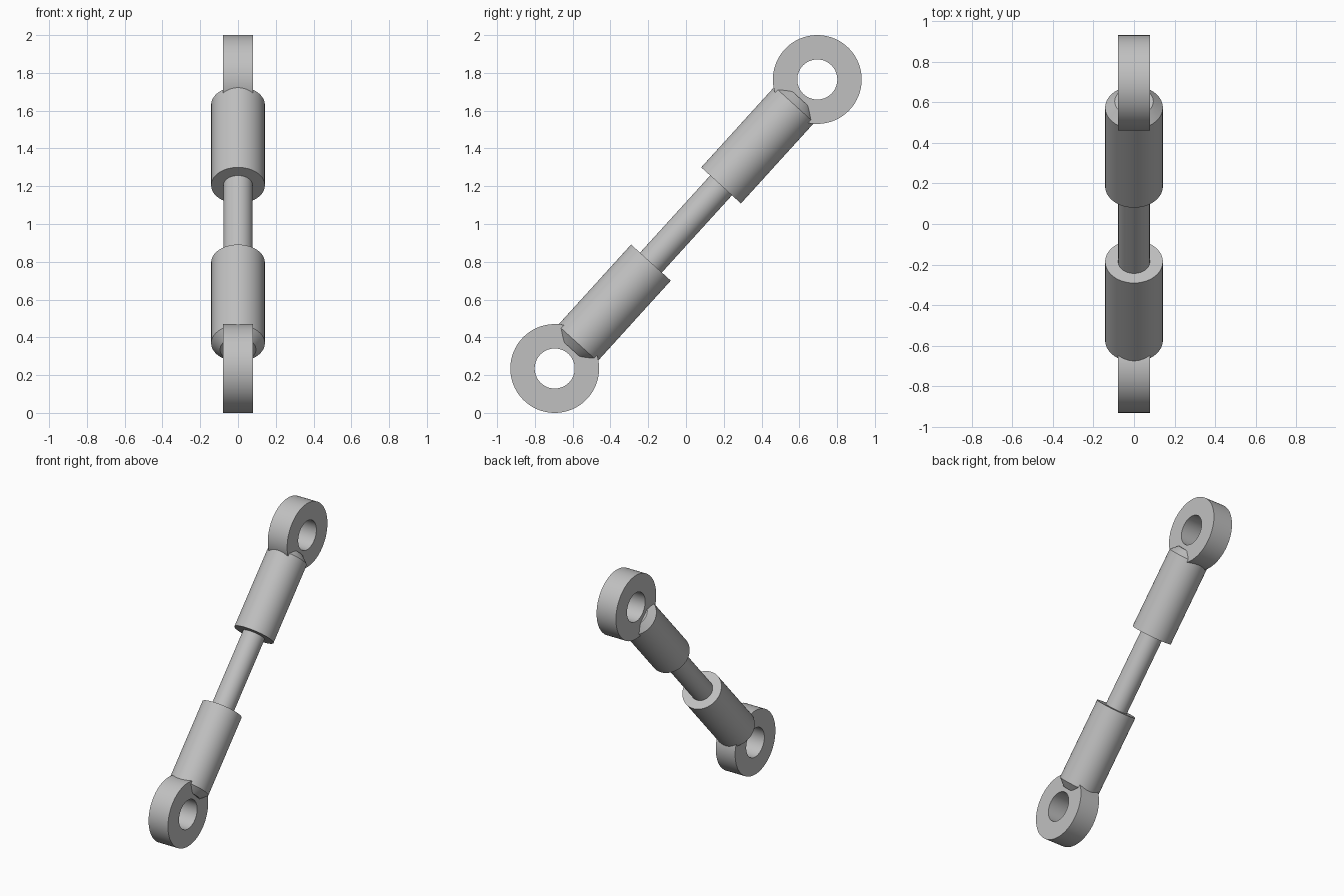
import bpy, bmesh
from math import atan2, hypot, pi, radians
from mathutils import Matrix

cube = bpy.data.objects.get("Cube")
if cube:
    bpy.data.objects.remove(cube, do_unlink=True)

EYE_Y, EYE_Z = 0.695, 0.765          # eye centre relative to the middle of the link
REACH = hypot(EYE_Y, EYE_Z)
TILT = Matrix.Translation((0, 0, 1)) @ Matrix.Rotation(-atan2(EYE_Y, EYE_Z), 4, 'X')

steel = bpy.data.materials.new("grey steel")
steel.use_nodes = True
colour = (0.53, 0.53, 0.53, 1)
steel.diffuse_color = colour
steel.node_tree.nodes["Principled BSDF"].inputs["Base Color"].default_value = colour


def lathe(name, profile, matrix, closed=False, steps=96):
    """Spin a (radius, height) profile around local z and place it."""
    bm = bmesh.new()
    verts = [bm.verts.new((r, 0, h)) for r, h in profile]
    pairs = list(zip(verts, verts[1:]))
    if closed:
        pairs.append((verts[-1], verts[0]))
    edges = [bm.edges.new(p) for p in pairs]
    bmesh.ops.spin(bm, geom=verts + edges, cent=(0, 0, 0), axis=(0, 0, 1),
                   angle=2 * pi, steps=steps, use_merge=True)
    bmesh.ops.remove_doubles(bm, verts=bm.verts, dist=1e-5)
    bmesh.ops.recalc_face_normals(bm, faces=bm.faces)
    mesh = bpy.data.meshes.new(name)
    bm.to_mesh(mesh)
    bm.free()
    mesh.materials.append(steel)
    obj = bpy.data.objects.new(name, mesh)
    obj.matrix_world = matrix
    bpy.context.collection.objects.link(obj)
    bpy.ops.object.select_all(action='DESELECT')
    obj.select_set(True)
    bpy.context.view_layer.objects.active = obj
    bpy.ops.object.shade_smooth_by_angle(angle=radians(30))
    return obj


# Central rod, running into both sleeves
lathe("rod", [(0, -0.35), (0.078, -0.35), (0.078, 0.35), (0, 0.35)], TILT)

# Each end: chamfered sleeve and flat ring eye
sleeve = [(0, 0.276), (0.142, 0.276), (0.142, 0.853), (0.095, 0.898), (0, 0.898)]
eye = [(0.106, -0.079), (0.235, -0.079), (0.235, 0.079), (0.106, 0.079)]
for side, flip in (("upper", 0), ("lower", pi)):
    end = TILT @ Matrix.Rotation(flip, 4, 'X')
    lathe(side + "_sleeve", sleeve, end)
    lathe(side + "_eye", eye,
          end @ Matrix.Translation((0, 0, REACH)) @ Matrix.Rotation(pi / 2, 4, 'Y'), closed=True)
